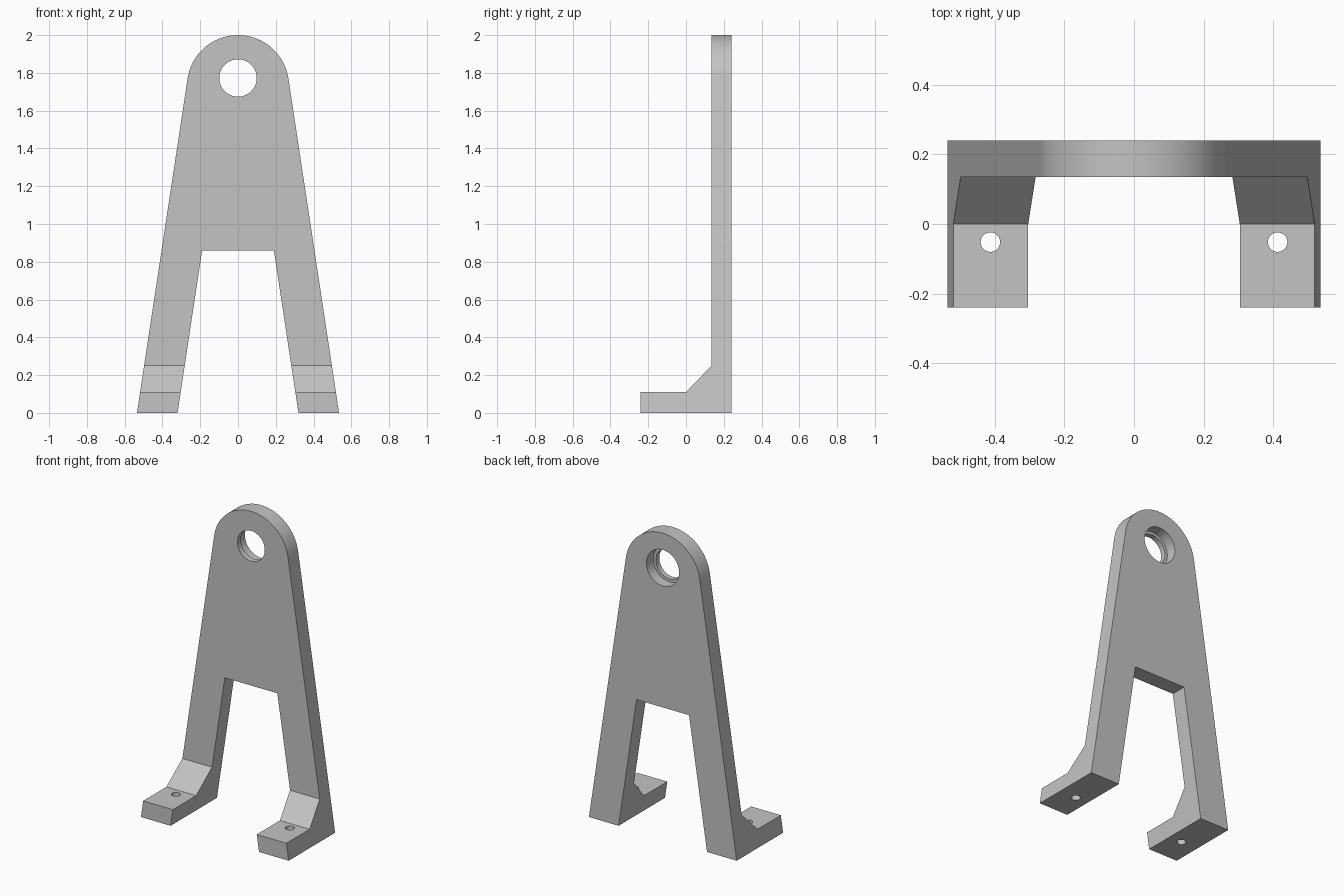
import bpy, bmesh, math
from mathutils import Vector

cube = bpy.data.objects.get("Cube")
if cube:
    bpy.data.objects.remove(cube, do_unlink=True)

# Material
grey = bpy.data.materials.new("plain grey")
grey.use_nodes = True
grey.diffuse_color = (0.55, 0.55, 0.55, 1)
grey.node_tree.nodes["Principled BSDF"].inputs["Base Color"].default_value = (0.55, 0.55, 0.55, 1)


def prism(name, points, sweep):
    """Extrude a closed outline of 3D points along a vector."""
    bm = bmesh.new()
    face = bm.faces.new([bm.verts.new(p) for p in points])
    ext = bmesh.ops.extrude_face_region(bm, geom=[face])["geom"]
    verts = [g for g in ext if isinstance(g, bmesh.types.BMVert)]
    bmesh.ops.translate(bm, verts=verts, vec=sweep)
    bmesh.ops.recalc_face_normals(bm, faces=bm.faces)
    mesh = bpy.data.meshes.new(name)
    bm.to_mesh(mesh)
    bm.free()
    mesh.materials.append(grey)
    obj = bpy.data.objects.new(name, mesh)
    bpy.context.collection.objects.link(obj)
    return obj


def drill(name, centre, radius, sweep, u, v, sides=64):
    """Round cutter whose circle lies in the u, v plane."""
    ring = []
    for i in range(sides):
        a = math.tau * i / sides
        ring.append(Vector(centre) + radius * (math.cos(a) * u + math.sin(a) * v))
    return prism(name, ring, sweep)


X, Y, Z = Vector((1, 0, 0)), Vector((0, 1, 0)), Vector((0, 0, 1))

# Front outline: splayed legs rising tangentially into a round top
taper = math.radians(8.6)
radius, arc_z, depth = 0.27, 1.73, 0.24
right_half = [(0.19, 0.86), (0.32, 0), (0.535, 0)]
steps = 48
arc = []
for i in range(steps + 1):
    a = taper + (math.pi - 2 * taper) * i / steps
    arc.append((radius * math.cos(a), arc_z + radius * math.sin(a)))
outline = right_half + arc + [(-x, z) for x, z in reversed(right_half)]
bracket = prism("support_bracket", [(x, -depth, z) for x, z in outline], Y * 2 * depth)

# Side profile: upright plate, gusset ramp and flat foot
side = [(-0.3, -0.1), (0.3, -0.1), (0.3, 2.1), (0.135, 2.1),
        (0.135, 0.25), (0, 0.11), (-0.3, 0.11)]
side_cutter = prism("side_profile", [(-1, y, z) for y, z in side], X * 2)

# Stepped bore in the plate and a bolt hole in each foot
cutters = [(side_cutter, 'INTERSECT')]
bore = (0, 0, 1.773)
cutters.append((drill("bore", bore, 0.099, Y * 0.5, X, Z), 'DIFFERENCE'))
cutters.append((drill("counterbore", (0, 0.17, 1.773), 0.118, Y * 0.2, X, Z), 'DIFFERENCE'))
for s in (-1, 1):
    hole = drill("bolt_hole", (s * 0.412, -0.052, -0.1), 0.028, Z * 0.4, X, Y, 32)
    cutters.append((hole, 'DIFFERENCE'))

bpy.ops.object.select_all(action='DESELECT')
bpy.context.view_layer.objects.active = bracket
bracket.select_set(True)
for cutter, operation in cutters:
    cutter.hide_render = True
    mod = bracket.modifiers.new(cutter.name, 'BOOLEAN')
    mod.operation = operation
    mod.solver = 'EXACT'
    mod.object = cutter
    bpy.ops.object.modifier_apply(modifier=mod.name)
    bpy.data.objects.remove(cutter, do_unlink=True)

bpy.ops.object.shade_smooth_by_angle(angle=math.radians(30))
